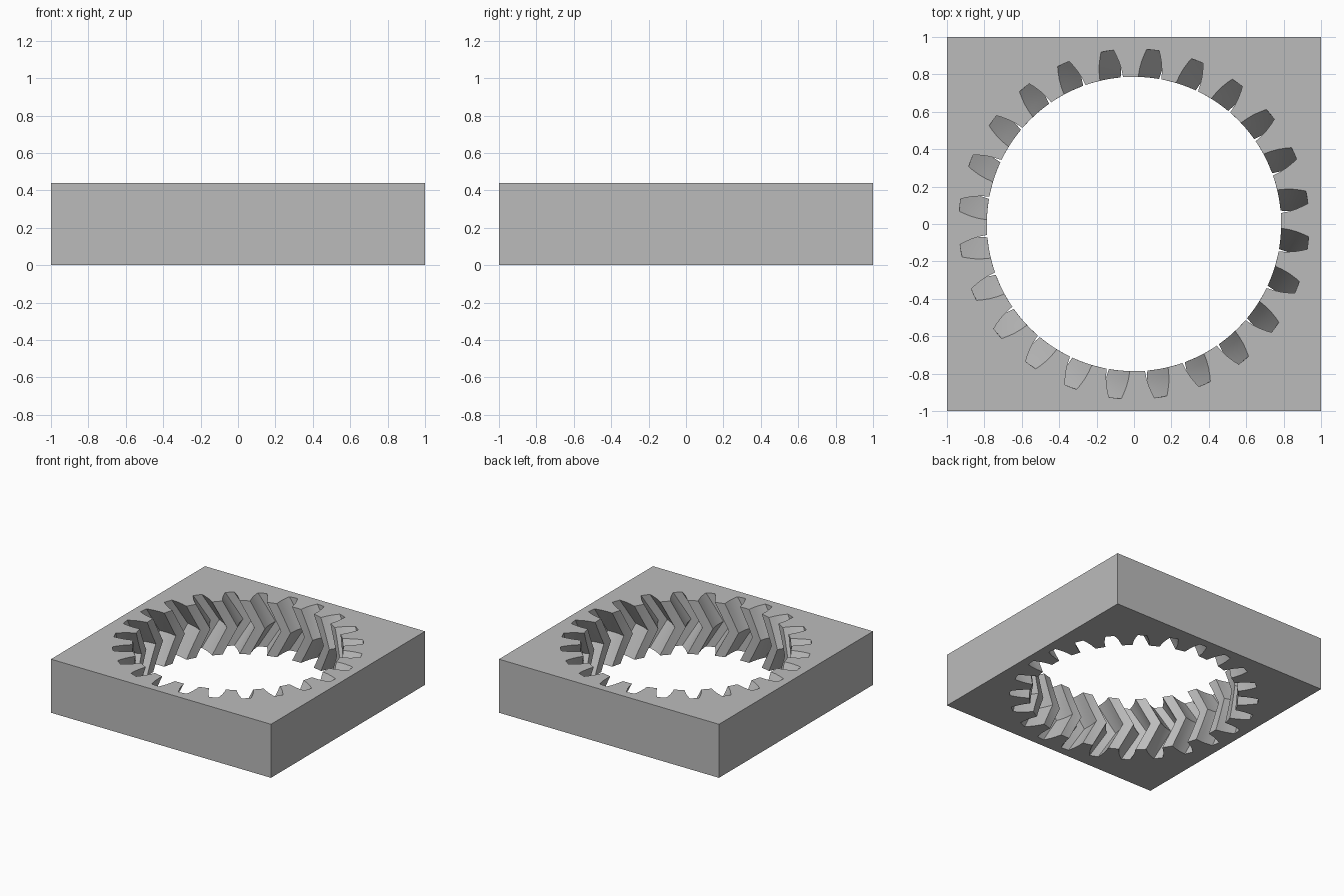
import bpy, bmesh, math

cube = bpy.data.objects.get("Cube")
if cube:
    bpy.data.objects.remove(cube, do_unlink=True)

TEETH = 24
HEIGHT = 0.44
TWIST = 0.143                 # turn of the middle layer, clockwise
START = math.radians(83.8)    # centre of the first slot
STEPS = 4                     # layers in each half of the herringbone

# One flank of a slot: (radius, half angle), from the bore out to the root
FLANK = [(0.787, 0.080), (0.83, 0.0725), (0.87, 0.062), (0.91, 0.047), (0.936, 0.036)]


def gear_profile():
    """Whole bore outline as (radius, angle) pairs, counter-clockwise."""
    pitch = 2 * math.pi / TEETH
    bore, half = FLANK[0]
    points = []
    for i in range(TEETH):
        centre = START + i * pitch
        points += [(r, centre - a) for r, a in FLANK]
        points.append((FLANK[-1][0], centre))
        points += [(r, centre + a) for r, a in reversed(FLANK)]
        land = pitch - 2 * half
        points += [(bore, centre + half + land * k / 3) for k in (1, 2)]
    return points


def ring_of_edges(bm, verts):
    return [bm.edges.new((v, verts[(i + 1) % len(verts)])) for i, v in enumerate(verts)]


def bridge(bm, low, high):
    n = len(low)
    for i in range(n):
        j = (i + 1) % n
        bm.faces.new((low[i], low[j], high[j], high[i]))


bm = bmesh.new()
profile = gear_profile()

# Herringbone bore: stacked outlines turned furthest at mid height
bore_rings = []
for s in range(2 * STEPS + 1):
    t = s / (2 * STEPS)
    turn = -TWIST * (1 - abs(2 * t - 1))
    bore_rings.append([bm.verts.new((r * math.cos(a + turn), r * math.sin(a + turn), t * HEIGHT))
                       for r, a in profile])

# Square outside
corners = [(-1, -1), (1, -1), (1, 1), (-1, 1)]
outer = [[bm.verts.new((x, y, z)) for x, y in corners] for z in (0, HEIGHT)]

# Flat top and bottom with the toothed opening
for square, opening in zip(outer, (bore_rings[0], bore_rings[-1])):
    edges = ring_of_edges(bm, square) + ring_of_edges(bm, opening)
    bmesh.ops.triangle_fill(bm, edges=edges, use_beauty=True)

# Side walls and tooth surfaces
bridge(bm, *outer)
for low, high in zip(bore_rings, bore_rings[1:]):
    bridge(bm, low, high)
bmesh.ops.recalc_face_normals(bm, faces=bm.faces[:])

mesh = bpy.data.meshes.new("internal_herringbone_gear")
bm.to_mesh(mesh)
bm.free()
gear = bpy.data.objects.new("internal_herringbone_gear", mesh)
bpy.context.collection.objects.link(gear)

# Single plain grey
grey = bpy.data.materials.new("plain_grey")
grey.use_nodes = True
colour = (0.5, 0.5, 0.5, 1)
grey.diffuse_color = colour
grey.node_tree.nodes["Principled BSDF"].inputs["Base Color"].default_value = colour
mesh.materials.append(grey)

# Smooth flanks, crisp edges
bpy.ops.object.select_all(action='DESELECT')
gear.select_set(True)
bpy.context.view_layer.objects.active = gear
bpy.ops.object.shade_smooth_by_angle(angle=math.radians(25))
